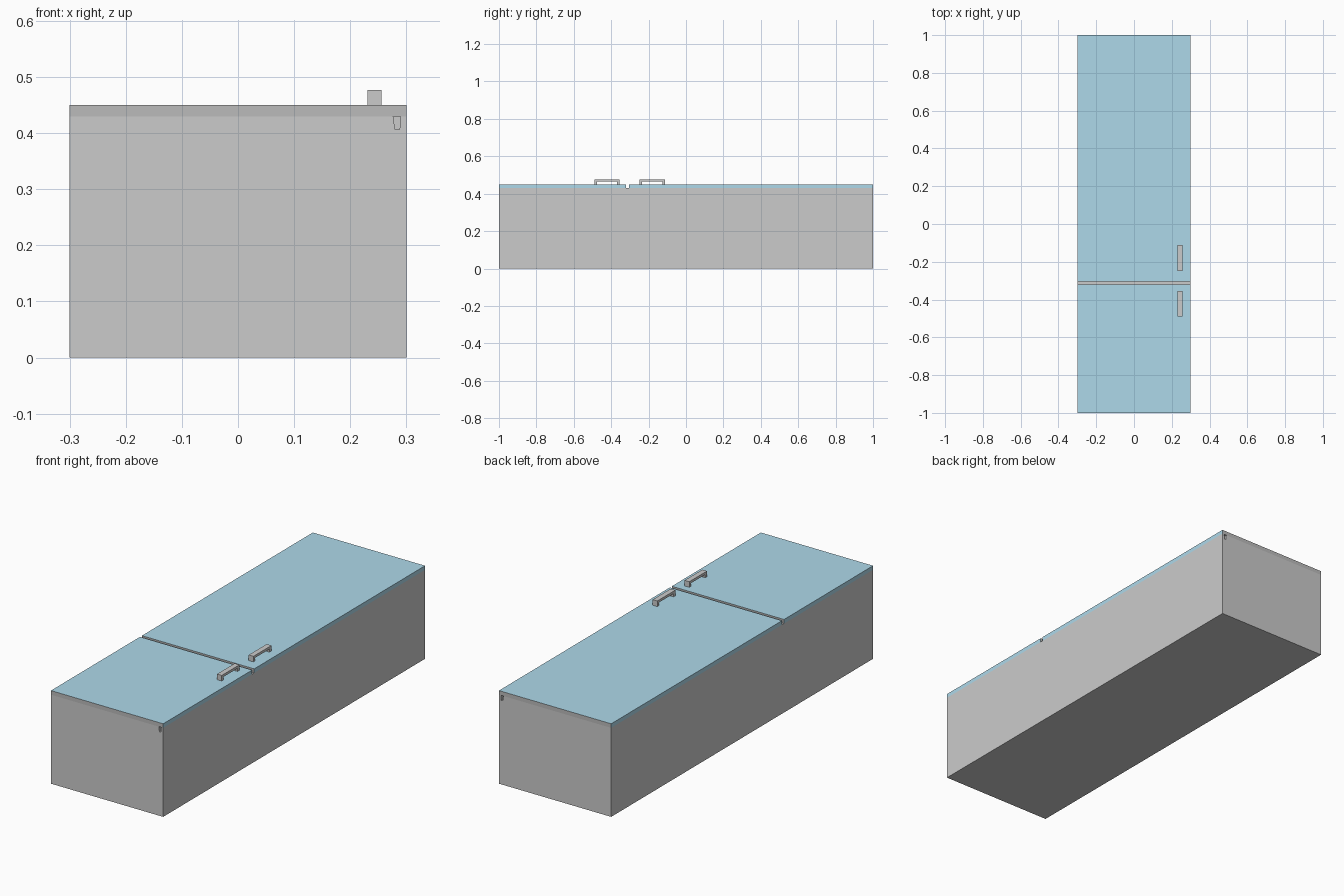
import bpy, bmesh
from mathutils import Vector

if "Cube" in bpy.data.objects:
    bpy.data.objects.remove(bpy.data.objects["Cube"])


def prism(name, profile, axis, a, b):
    """Extrude a closed 2D profile along x or y between a and b."""
    bm = bmesh.new()
    place = (lambda u, v, t: (t, u, v)) if axis == 'x' else (lambda u, v, t: (u, t, v))
    face = bm.faces.new([bm.verts.new(place(u, v, a)) for u, v in profile])
    out = bmesh.ops.extrude_face_region(bm, geom=[face])
    shift = Vector(place(0, 0, b - a))
    for v in out['geom']:
        if isinstance(v, bmesh.types.BMVert):
            v.co += shift
    bmesh.ops.recalc_face_normals(bm, faces=bm.faces)
    mesh = bpy.data.meshes.new(name)
    bm.to_mesh(mesh)
    bm.free()
    obj = bpy.data.objects.new(name, mesh)
    bpy.context.collection.objects.link(obj)
    return obj


def rect(u0, u1, v0, v1):
    return [(u0, v0), (u1, v0), (u1, v1), (u0, v1)]


def material(name, color):
    m = bpy.data.materials.new(name)
    m.diffuse_color = color
    m.use_nodes = True
    m.node_tree.nodes["Principled BSDF"].inputs["Base Color"].default_value = m.diffuse_color
    return m


blue = material("door_blue", (0.42, 0.69, 0.82, 1))
grey = material("trim_grey", (0.5, 0.5, 0.5, 1))

# Cabinet lying on its back
W, TOP, SEAT = 0.3, 0.45, 0.43
cabinet = prism("cabinet", rect(-W, W, 0, SEAT), 'y', -1, 1)

# Narrow tapered grip channels under the right door edges
channel = [(0.280, 0.406), (0.288, 0.406), (0.291, 0.44), (0.275, 0.44)]
for name, a, b in (("lower_channel", -1.01, -0.33), ("upper_channel", -0.30, 1.01)):
    cutter = prism(name + "_cutter", channel, 'y', a, b)
    cutter.hide_render = True
    cutter.hide_set(True)
    cutter.display_type = 'WIRE'
    mod = cabinet.modifiers.new(name, 'BOOLEAN')
    mod.object = cutter
    mod.operation = 'DIFFERENCE'
    mod.solver = 'EXACT'

# Doors: blue panels with grey end faces
for name, a, b in (("lower_door", -1, -0.32), ("upper_door", -0.305, 1)):
    door = prism(name, rect(-W, W, SEAT, TOP), 'y', a, b)
    door.data.materials.append(blue)
    door.data.materials.append(grey)
    for p in door.data.polygons:
        p.material_index = 1 if abs(p.normal.y) > 0.5 or p.normal.z < -0.5 else 0

# Bracket handles on either side of the door split
for name, a, b in (("lower_handle", -0.49, -0.355), ("upper_handle", -0.248, -0.111)):
    t, grip, top = 0.014, 0.465, 0.477
    bracket = [(a, TOP), (a + t, TOP), (a + t, grip), (b - t, grip),
               (b - t, TOP), (b, TOP), (b, top), (a, top)]
    prism(name, bracket, 'x', 0.231, 0.256)
